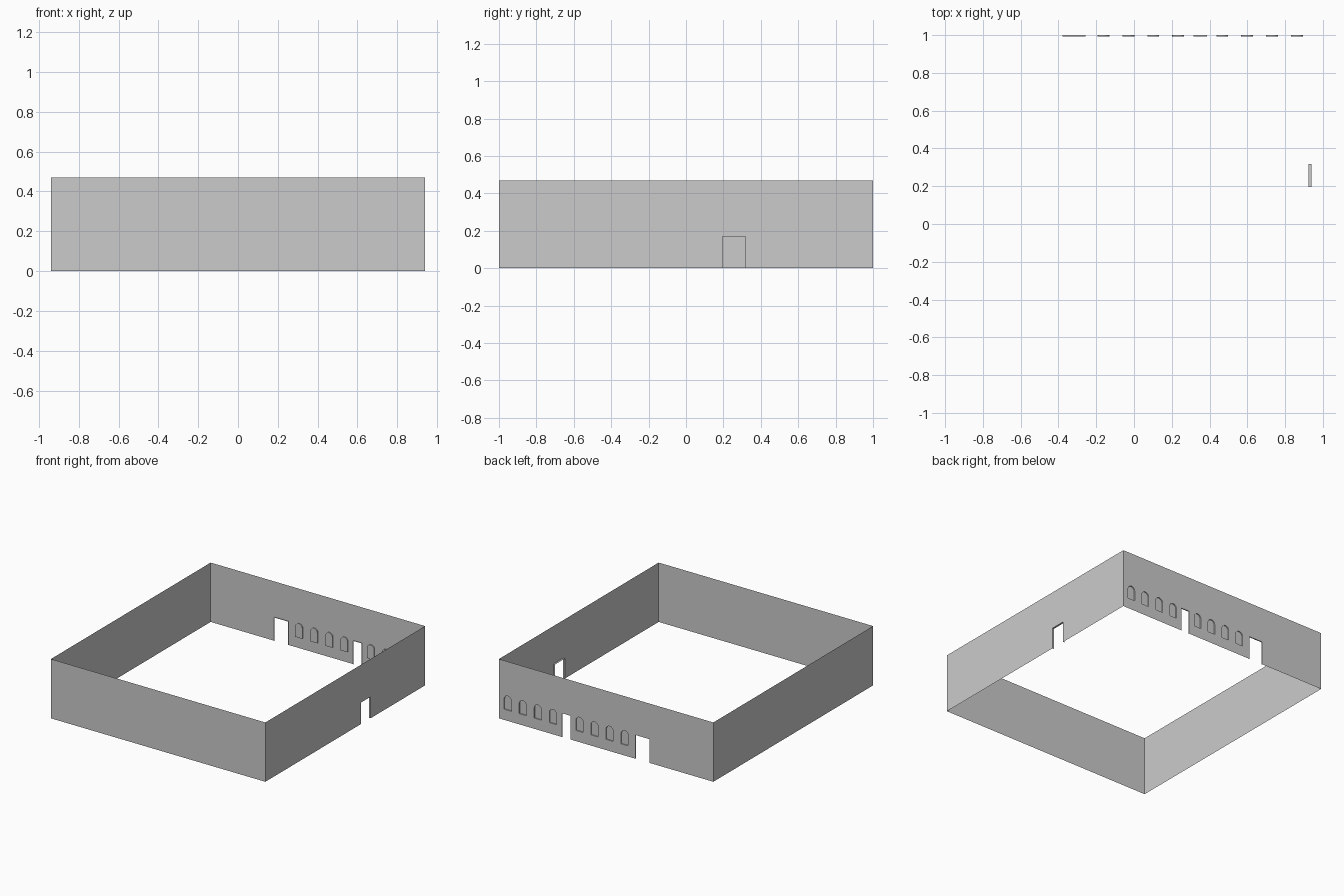
import bpy, bmesh, math
from mathutils import Vector

if "Cube" in bpy.data.objects:
    bpy.data.objects.remove(bpy.data.objects["Cube"])

HX, HY, H = 0.94, 1.0, 0.47   # half width, half depth, wall height


def make_object(name, bm):
    mesh = bpy.data.meshes.new(name)
    bm.to_mesh(mesh)
    bm.free()
    obj = bpy.data.objects.new(name, mesh)
    bpy.context.collection.objects.link(obj)


def arch(cx, w=0.063, z0=0.085, z1=0.197, n=8):
    """Closed round-headed window outline in wall coordinates."""
    r = w / 2
    pts = [(cx - r, z0), (cx + r, z0)]
    for i in range(n + 1):
        a = math.pi * i / n
        pts.append((cx + r * math.cos(a), z1 - r + r * math.sin(a)))
    return pts


def door(u0, u1, h):
    """Open door outline, from floor up and back down."""
    return [(u0, 0), (u0, h), (u1, h), (u1, 0)]


def strip(name, pts, to, depth, closed):
    """Reveal running inward from an opening's edge."""
    bm = bmesh.new()
    a = [bm.verts.new(to(u, z, 0)) for u, z in pts]
    b = [bm.verts.new(to(u, z, depth)) for u, z in pts]
    n = len(pts)
    for i in range(n if closed else n - 1):
        j = (i + 1) % n
        bm.faces.new((a[i], a[j], b[j], b[i]))
    if closed:                       # recessed pane
        bm.faces.new(b)
    make_object(name, bm)


def wall(name, half, to, outward, doors=(), windows=()):
    """Thin wall sheet with door notches and window holes."""
    outline = [(-half, 0)]
    for d in doors:
        outline += d
    outline += [(half, 0), (half, H), (-half, H)]
    bm = bmesh.new()
    edges = []
    for loop in [outline, *windows]:
        vs = [bm.verts.new(to(u, z, 0)) for u, z in loop]
        edges += [bm.edges.new((vs[i - 1], vs[i])) for i in range(len(vs))]
    bmesh.ops.triangle_fill(bm, edges=edges, use_beauty=True,
                            use_dissolve=False, normal=outward)
    bm.normal_update()
    flip = [f for f in bm.faces if f.normal.dot(Vector(outward)) < 0]
    bmesh.ops.reverse_faces(bm, faces=flip)
    make_object(name, bm)


def back(u, z, d):
    return (u, HY - d, z)


def right(u, z, d):
    return (HX - d, u, z)


# Openings: two groups of four windows, two back doors, one side door
windows = [arch(start + i * 0.132) for start in (-0.162, 0.467) for i in range(4)]
back_doors = [door(-0.379, -0.257, 0.188), door(0.314, 0.387, 0.188)]
side_door = door(0.196, 0.317, 0.17)

# Four walls
wall("back_wall", HX, back, (0, 1, 0), back_doors, windows)
wall("right_wall", HY, right, (1, 0, 0), [side_door])
wall("front_wall", HX, lambda u, z, d: (u, -HY, z), (0, -1, 0))
wall("left_wall", HY, lambda u, z, d: (-HX, u, z), (-1, 0, 0))

# Recessed windows and door reveals
for w in windows:
    strip("window_recess", w, back, 0.008, True)
for d in back_doors:
    strip("back_door_reveal", d, back, 0.008, False)
strip("side_door_reveal", side_door, right, 0.015, False)
